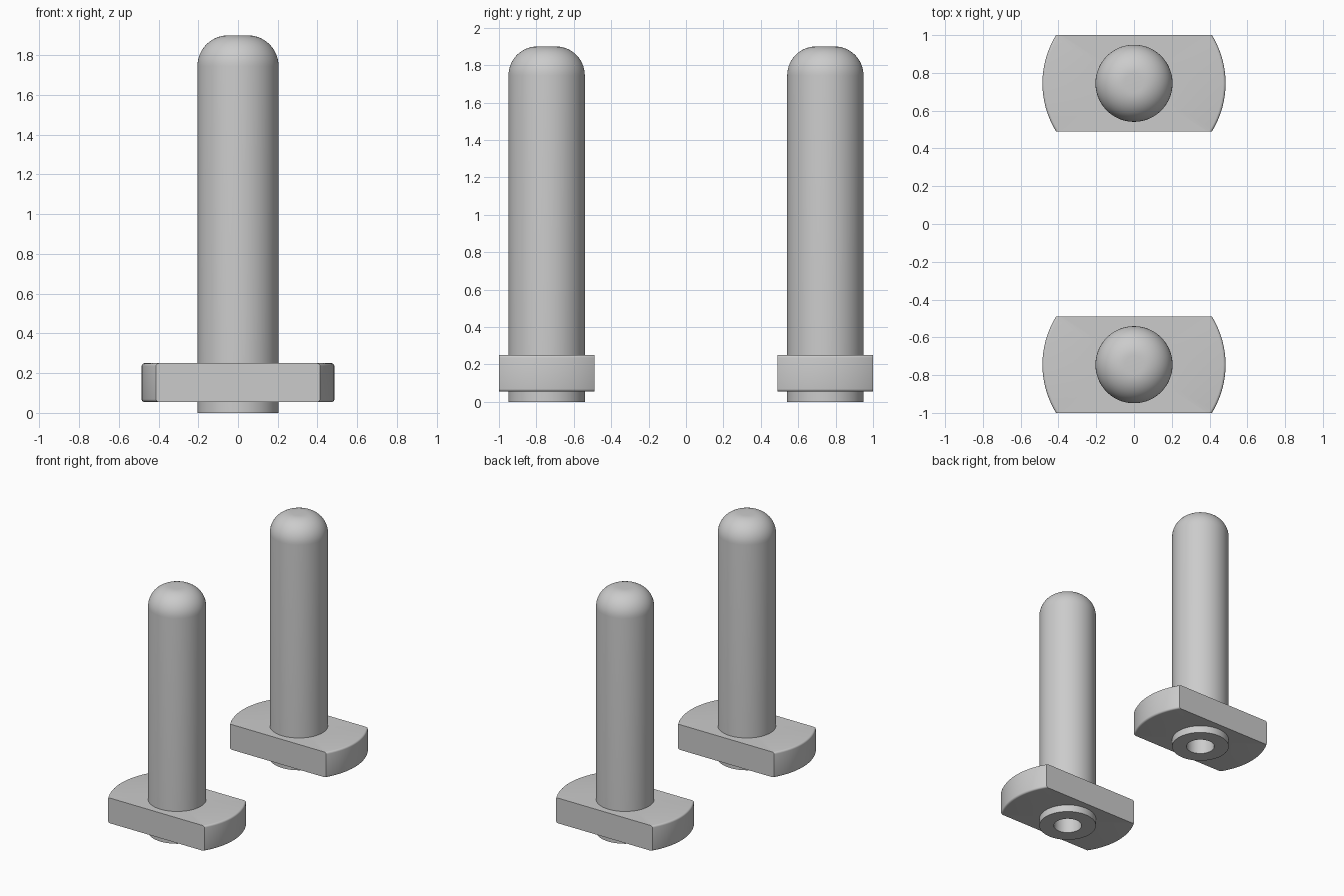
import bpy, bmesh
from math import sin, cos, pi, radians

if "Cube" in bpy.data.objects:
    bpy.data.objects.remove(bpy.data.objects["Cube"])

PIN_Y, PIN_R, HEIGHT = 0.745, 0.204, 1.9
FLANGE_R, FLANGE_HALF = 0.485, 0.255
Z0, Z1 = 0.055, 0.25


def arc(cx, cz, r, a0, a1, n):
    """Points of an arc in the radius/height plane, angles in degrees."""
    return [(cx + r * cos(radians(a0 + (a1 - a0) * i / n)),
             cz + r * sin(radians(a0 + (a1 - a0) * i / n))) for i in range(n + 1)]


def lathe(profile, closed=False, steps=96):
    """Spin a radius/height profile around z."""
    bm = bmesh.new()
    vs = [bm.verts.new((r, 0, z)) for r, z in profile]
    pairs = list(zip(vs, vs[1:])) + ([(vs[-1], vs[0])] if closed else [])
    es = [bm.edges.new(p) for p in pairs]
    bmesh.ops.spin(bm, geom=vs + es, cent=(0, 0, 0), axis=(0, 0, 1),
                   angle=2 * pi, steps=steps)
    bmesh.ops.remove_doubles(bm, verts=bm.verts[:], dist=1e-4)
    return bm


def make_object(name, bm, y):
    bmesh.ops.recalc_face_normals(bm, faces=bm.faces[:])
    me = bpy.data.meshes.new(name)
    bm.to_mesh(me)
    bm.free()
    ob = bpy.data.objects.new(name, me)
    ob.location.y = y
    bpy.context.collection.objects.link(ob)
    bpy.ops.object.select_all(action='DESELECT')
    ob.select_set(True)
    bpy.context.view_layer.objects.active = ob
    bpy.ops.object.shade_smooth_by_angle(angle=radians(30))


for side, y in (("front", -PIN_Y), ("back", PIN_Y)):
    # Round pin with filleted top and a blind hole in the bottom
    f = 0.155
    pin = [(0, 1.0), (0.1, 1.0), (0.1, 0), (PIN_R, 0)]
    pin += arc(PIN_R - f, HEIGHT - f, f, 0, 90, 14) + [(0, HEIGHT)]
    make_object(side + "_pin", lathe(pin), y)

    # Flange: rounded-edge disc around the pin, trimmed flat on two sides
    e = 0.014
    ring = [(0.19, Z1), (0.19, Z0)]
    ring += arc(FLANGE_R - e, Z0 + e, e, -90, 0, 4)
    ring += arc(FLANGE_R - e, Z1 - e, e, 0, 90, 4)
    bm = lathe(ring, closed=True)
    for s in (-1, 1):
        cut = bmesh.ops.bisect_plane(
            bm, geom=bm.verts[:] + bm.edges[:] + bm.faces[:],
            plane_co=(0, s * FLANGE_HALF, 0), plane_no=(0, s, 0), clear_outer=True)
        edges = [g for g in cut["geom_cut"] if isinstance(g, bmesh.types.BMEdge)]
        bmesh.ops.edgeloop_fill(bm, edges=edges)
    make_object(side + "_flange", bm, y)
